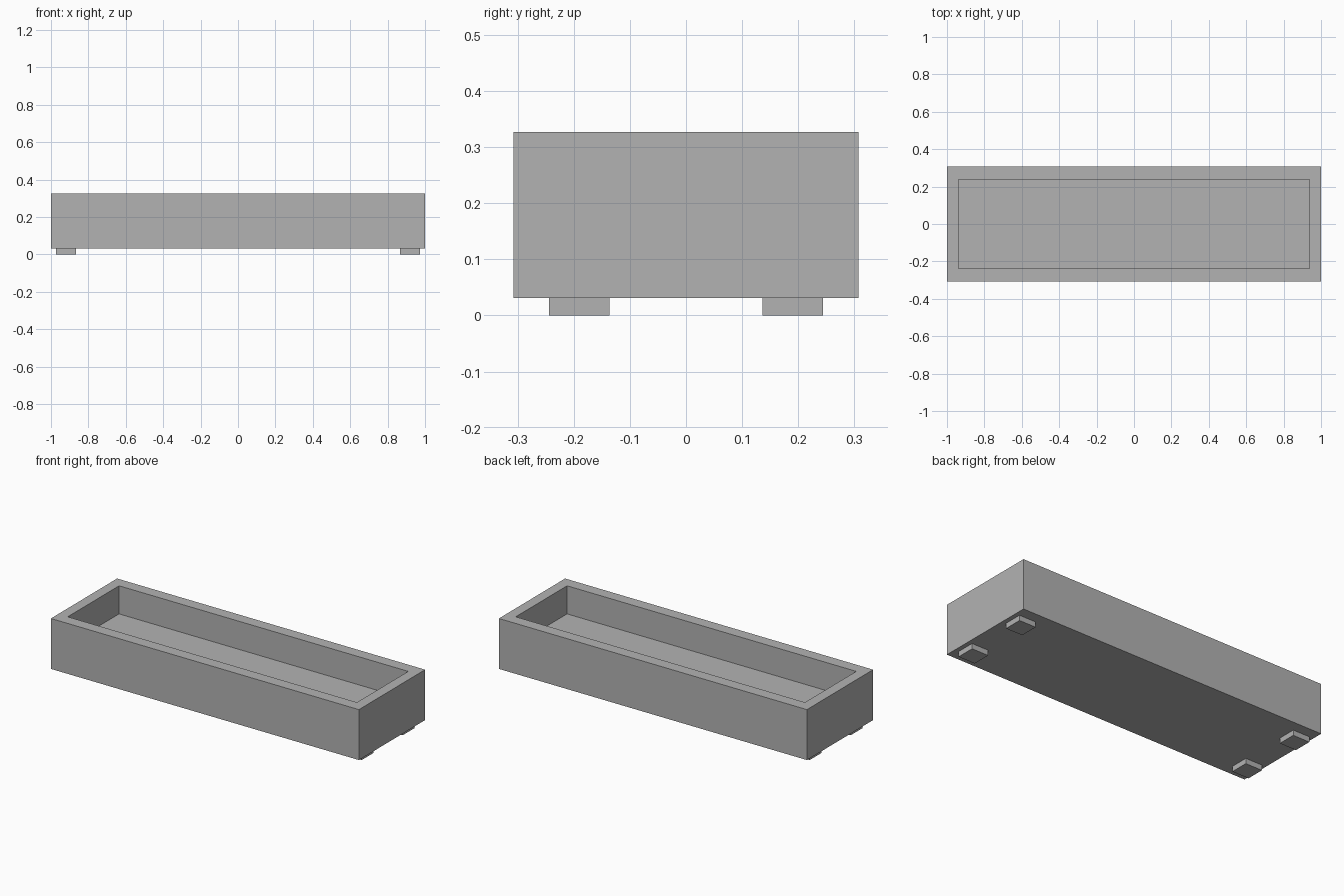
import bpy
import bmesh
from mathutils import Matrix, Vector

cube = bpy.data.objects.get("Cube")
if cube:
    bpy.data.objects.remove(cube, do_unlink=True)

grey = bpy.data.materials.new("plain grey")
grey.use_nodes = True
colour = (0.45, 0.45, 0.45, 1)
grey.diffuse_color = colour
grey.node_tree.nodes["Principled BSDF"].inputs["Base Color"].default_value = colour

BASE, TOP, FLOOR = 0.031, 0.327, 0.162
OUTER = Vector((1.0, 0.307))
INNER = Vector((0.939, 0.238))


def add_box(bm, low, high):
    low, high = Vector(low), Vector(high)
    matrix = Matrix.Translation((low + high) / 2) @ Matrix.Diagonal((high - low).to_4d())
    matrix[3][3] = 1
    return bmesh.ops.create_cube(bm, size=1, matrix=matrix)["verts"]


def finish(name, bm):
    mesh = bpy.data.meshes.new(name)
    bm.to_mesh(mesh)
    bm.free()
    mesh.materials.append(grey)
    obj = bpy.data.objects.new(name, mesh)
    bpy.context.collection.objects.link(obj)
    return obj


# Open tray: inset the top of a solid block, then push the inset down
bm = bmesh.new()
add_box(bm, (-OUTER.x, -OUTER.y, BASE), (OUTER.x, OUTER.y, TOP))
top = max(bm.faces, key=lambda f: f.calc_center_median().z)
bmesh.ops.inset_individual(bm, faces=[top], thickness=0.05)
for v in top.verts:
    v.co.x = INNER.x if v.co.x > 0 else -INNER.x
    v.co.y = INNER.y if v.co.y > 0 else -INNER.y
well = bmesh.ops.extrude_discrete_faces(bm, faces=[top])["faces"][0]
for v in well.verts:
    v.co.z = FLOOR
finish("tray", bm)

# Four square feet under the corners
for end, sx in (("left", 1), ("right", -1)):
    for side, sy in (("front", -1), ("back", 1)):
        bm = bmesh.new()
        centre = Vector((sx * 0.92, sy * 0.19, BASE / 2))
        half = Vector((0.054, 0.054, BASE / 2))
        add_box(bm, centre - half, centre + half)
        finish(f"{side}_{end}_foot", bm)
